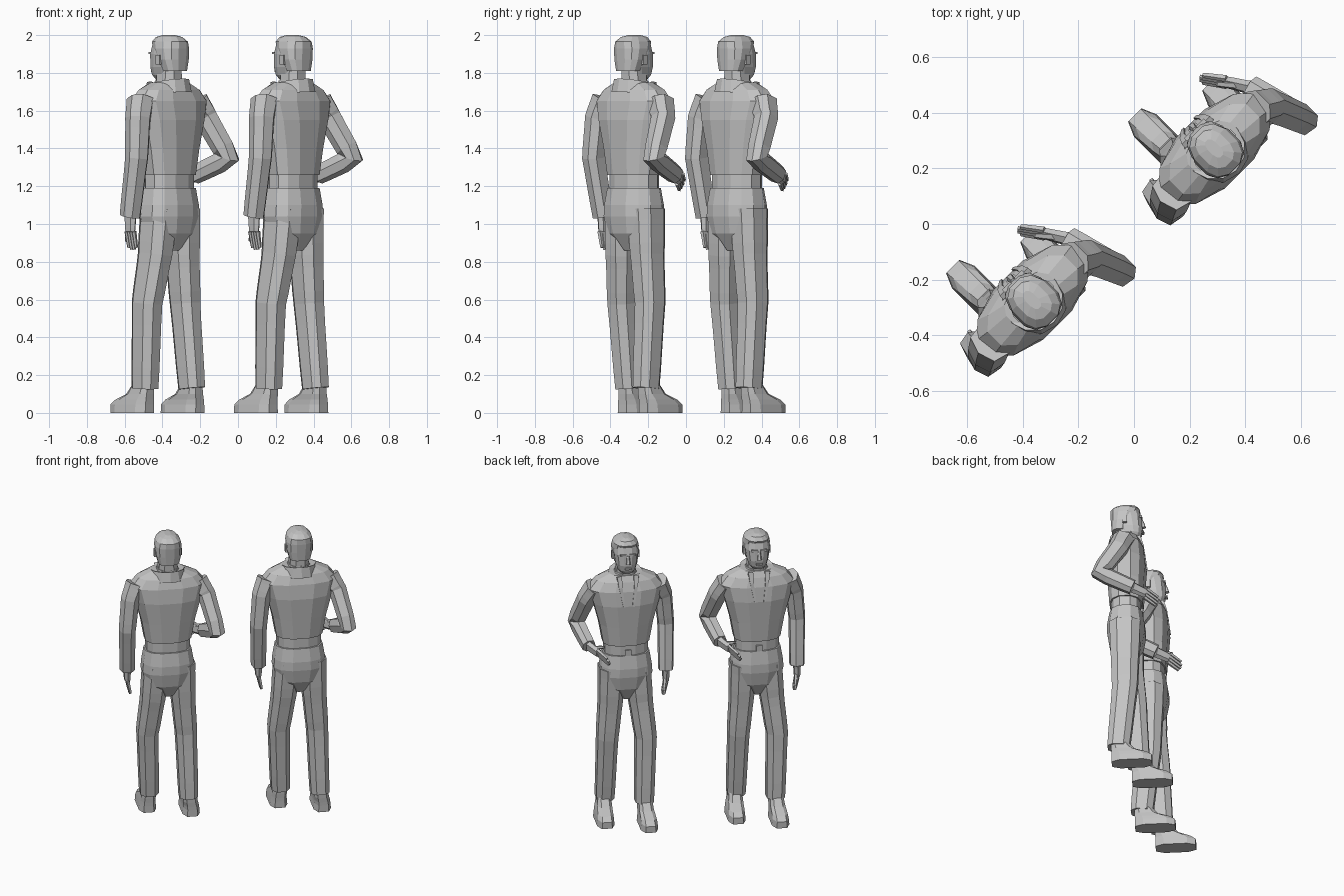
import bpy, bmesh, math
from mathutils import Vector, Matrix

default_cube = bpy.data.objects.get("Cube")
if default_cube:
    bpy.data.objects.remove(default_cube, do_unlink=True)

grey = bpy.data.materials.new("plain_grey")
grey.use_nodes = True
shade = (.55, .55, .55, 1)
grey.diffuse_color = shade
grey.node_tree.nodes["Principled BSDF"].inputs["Base Color"].default_value = shade

# Two identical men, both turned an eighth of a circle
men = {"near": Vector((-.365, -.275, 0)), "far": Vector((.29, .27, 0))}
facing = Matrix.Rotation(math.pi / 4, 4, "Z")


def place(name, bm):
    """Finish a part and give a linked copy of it to each man."""
    bmesh.ops.recalc_face_normals(bm, faces=bm.faces)
    mesh = bpy.data.meshes.new(name)
    bm.to_mesh(mesh)
    bm.free()
    mesh.materials.append(grey)
    for man, spot in men.items():
        part = bpy.data.objects.new(f"{man}_man_{name}", mesh)
        part.matrix_world = Matrix.Translation(spot) @ facing
        bpy.context.collection.objects.link(part)


def loft(name, rings, sides, level, roundness=.8):
    """Skin rings of (centre, half width, half depth), level or square to their path."""
    bm = bmesh.new()
    centres = [centre for centre, width, depth in rings]
    loops = []
    for i, (centre, width, depth) in enumerate(rings):
        across, forward = Vector((1, 0, 0)), Vector((0, 1, 0))
        if not level:
            before, after = centres[max(i - 1, 0)], centres[min(i + 1, len(centres) - 1)]
            along = (after - before).normalized()
            across = (across - along * across.dot(along)).normalized()
            forward = along.cross(across)
        loop = []
        for k in range(sides):
            angle = math.tau * (k + .5) / sides
            c, s = (math.copysign(abs(v) ** roundness, v)
                    for v in (math.cos(angle), math.sin(angle)))
            loop.append(bm.verts.new(centre + across * c * width + forward * s * depth))
        loops.append(loop)
    for lower, upper in zip(loops, loops[1:]):
        for k in range(sides):
            bm.faces.new((lower[k - 1], lower[k], upper[k], upper[k - 1]))
    bm.faces.new(loops[0])
    bm.faces.new(loops[-1])
    place(name, bm)


def column(name, keys, sides=12, forward=0.0, lean=0.0):
    """Upright part from (height, half width, half depth) keys, leaning as it rises."""
    base = keys[0][0]
    rings = [(Vector((0, forward + lean * (z - base), z)), width, depth)
             for z, width, depth in keys]
    loft(name, rings, sides, True)


def limb(name, joints, thick, thin, stretch=1.0, sides=8):
    """Tapered limb through its joints, with extra rings beside each bend."""
    path = []
    for start, end in zip(joints, joints[1:]):
        path += [start, start.lerp(end, .25), start.lerp(end, .75)]
    path.append(joints[-1])
    rings = []
    for i, centre in enumerate(path):
        radius = thick + (thin - thick) * i / (len(path) - 1)
        rings.append((centre, radius, radius * stretch))
    loft(name, rings, sides, False)


def box(name, centre, size):
    bm = bmesh.new()
    bmesh.ops.create_cube(bm, size=1, matrix=Matrix.LocRotScale(centre, None, Vector(size)))
    place(name, bm)


def hand(name, wrist, knuckles, tips, spread, thumb_tip):
    """Palm, thumb and four fingers set side by side along the spread."""
    limb(f"{name}_palm", [wrist, knuckles], .025, .02, 1.6, 6)
    for finger in range(4):
        offset = finger - 1.5
        base = knuckles + spread * offset
        tip = tips + spread * offset - (tips - knuckles) * abs(offset) * .1
        limb(f"{name}_finger_{finger + 1}", [base, tip], .013, .009, sides=5)
    limb(f"{name}_thumb", [wrist.lerp(knuckles, .3), thumb_tip], .016, .009, sides=5)


# Jacket body, belt and trouser seat
column("jacket", [(1.26, .155, .11), (1.4, .18, .12), (1.55, .22, .13), (1.65, .25, .12),
                  (1.71, .2, .1), (1.75, .11, .08)])
column("belt", [(1.17, .145, .1), (1.28, .145, .1)])
box("buckle", (0, .1, 1.21), (.04, .015, .04))
column("trouser_seat", [(.86, .04, .06), (.95, .15, .11), (1.04, .175, .125),
                        (1.1, .17, .125), (1.19, .155, .11)])

# Legs, the left one a step forward
legs = {
    "right": [Vector((.09, 0, 1.08)), Vector((.1, 0, .84)),
              Vector((.12, 0, .58)), Vector((.13, -.04, .13))],
    "left": [Vector((-.075, 0, 1.08)), Vector((-.095, .01, .84)),
             Vector((-.125, .04, .58)), Vector((-.11, .07, .13))],
}
for side, joints in legs.items():
    limb(f"{side}_leg", joints, .09, .063, 1.2)

# Shoes: long low toe, with the heel kept in line up to the ankle
shoe_profile = [(0, .137), (.045, .137), (.07, .12), (.1, .08), (.16, .055)]
for side, joints in legs.items():
    heel = joints[-1] + Vector((0, -.048, 0))
    toe_out = .15 if side == "right" else -.05
    rings = []
    for height, length in shoe_profile:
        centre = Vector((heel.x + toe_out * length, heel.y + length, height))
        rings.append((centre, .06 - .1 * height, length))
    loft(f"{side}_shoe", rings, 8, True, .6)

# Right arm bent with the hand on the hip
elbow, wrist = Vector((.3, -.15, 1.35)), Vector((.25, .06, 1.26))
limb("right_arm", [Vector((.2, 0, 1.65)), Vector((.25, -.03, 1.56)), elbow, wrist],
     .066, .045, 1.1, 7)
hand("right_hand", wrist, Vector((.2, .14, 1.24)), Vector((.14, .22, 1.2)),
     Vector((.006, .006, .017)), Vector((.17, .16, 1.29)))

# Left arm hanging
elbow, wrist = Vector((-.27, -.03, 1.35)), Vector((-.26, .03, 1.04))
limb("left_arm", [Vector((-.21, 0, 1.66)), Vector((-.25, -.02, 1.56)), elbow, wrist],
     .066, .049, 1.15, 7)
hand("left_hand", wrist, Vector((-.26, .03, .96)), Vector((-.24, .03, .86)),
     Vector((0, .018, 0)), Vector((-.24, .08, .91)))

# Neck, shirt and open jacket collar
column("neck", [(1.7, .07, .07), (1.84, .06, .07)], 8)
column("shirt_collar", [(1.7, .09, .08), (1.76, .07, .07)], 10)
bm = bmesh.new()
spans = 10
edges = []
for radius, height in ((.125, 1.7), (.11, 1.77), (.085, 1.76)):
    edge = []
    for k in range(spans + 1):
        angle = math.radians(290) * (k / spans - .5)
        drop = .04 * (1 - math.cos(angle)) / 2
        edge.append(bm.verts.new((radius * math.sin(angle), -radius * math.cos(angle),
                                  height - drop)))
    edges.append(edge)
for lower, upper in zip(edges, edges[1:]):
    for k in range(spans):
        bm.faces.new((lower[k], lower[k + 1], upper[k + 1], upper[k]))
place("jacket_collar", bm)

# Head, swept hair, nose and mouth
column("head", [(1.765, .04, .05), (1.79, .06, .075), (1.83, .073, .09), (1.9, .082, .1),
                (1.95, .078, .095), (1.98, .05, .07)], forward=.03, lean=-.2)
column("hair", [(1.81, .068, .05), (1.87, .085, .07), (1.93, .088, .09), (1.965, .08, .098),
                (1.99, .055, .075), (2, .02, .04)], forward=-.045, lean=.25)
limb("nose", [Vector((0, .1, 1.9)), Vector((0, .112, 1.845))], .008, .016, sides=5)
box("mouth", (0, .105, 1.81), (.04, .02, .01))

# Mirrored details: lapels, ears and eyebrows
for side, sign in (("right", 1), ("left", -1)):
    limb(f"{side}_lapel", [Vector((sign * .055, .085, 1.75)), Vector((sign * .05, .11, 1.68)),
                           Vector((sign * .03, .13, 1.55))], .022, .008, .6, 4)
    box(f"{side}_ear", (sign * .083, -.005, 1.87), (.015, .03, .05))
    box(f"{side}_eyebrow", (sign * .03, .097, 1.905), (.04, .015, .012))
